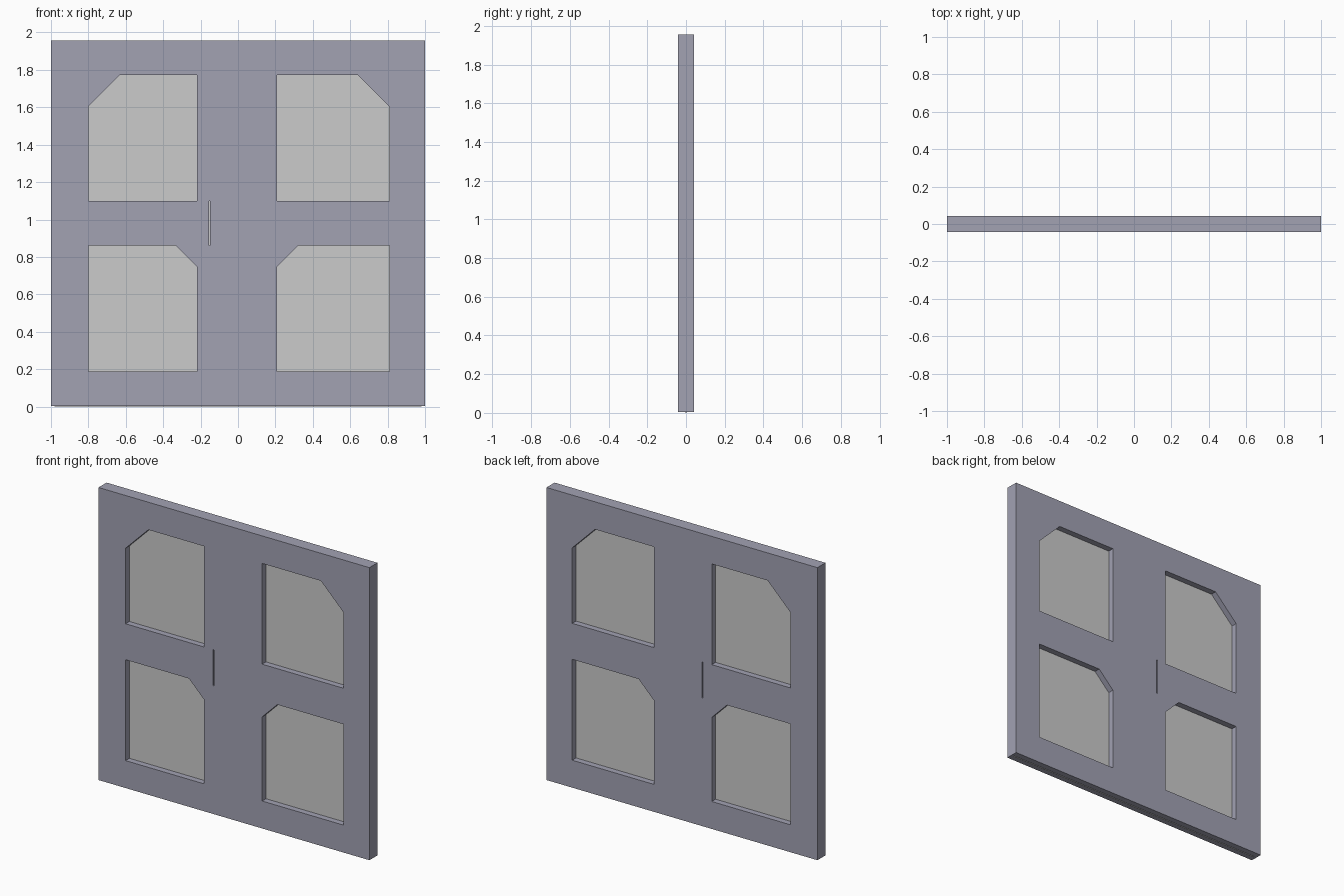
import bpy, math

if "Cube" in bpy.data.objects:
    bpy.data.objects.remove(bpy.data.objects["Cube"])

DEPTH, BASE, TOP = 0.085, 0.004, 1.956


def material(name, color):
    m = bpy.data.materials.new(name)
    m.diffuse_color = (*color, 1)
    m.use_nodes = True
    m.node_tree.nodes["Principled BSDF"].inputs["Base Color"].default_value = m.diffuse_color
    return m


def rect(x0, x1, z0, z1):
    return [(x0, z0), (x1, z0), (x1, z1), (x0, z1)]


def window(x0, x1, z0, z1, cut, left):
    """Rectangle with one upper corner chamfered."""
    if left:
        return [(x0, z0), (x1, z0), (x1, z1), (x0 + cut, z1), (x0, z1 - cut)]
    return [(x0, z0), (x1, z0), (x1, z1 - cut), (x1 - cut, z1), (x0, z1)]


# Frame: outer outline with four windows and a narrow slot, extruded
outlines = [
    rect(-1, 1, BASE, TOP),
    window(-0.80, -0.22, 1.10, 1.772, 0.168, True),
    window(0.208, 0.81, 1.10, 1.772, 0.168, False),
    window(-0.80, -0.22, 0.187, 0.86, 0.112, False),
    window(0.208, 0.81, 0.187, 0.86, 0.112, True),
    rect(-0.156, -0.149, 0.86, 1.10),
]
curve = bpy.data.curves.new("frame", 'CURVE')
curve.dimensions = '2D'
curve.fill_mode = 'BOTH'
curve.extrude = DEPTH / 2
for pts in outlines:
    s = curve.splines.new('POLY')
    s.points.add(len(pts) - 1)
    for p, (x, z) in zip(s.points, pts):
        p.co = (x, z, 0, 1)
    s.use_cyclic_u = True
frame = bpy.data.objects.new("window_frame", curve)
bpy.context.collection.objects.link(frame)
frame.rotation_euler.x = math.pi / 2
bpy.context.view_layer.objects.active = frame
frame.select_set(True)
bpy.ops.object.convert(target='MESH')
frame = bpy.context.object
frame.data.shade_flat()
frame.data.materials.clear()
frame.data.materials.append(material("slate", (0.36, 0.36, 0.45)))

# Pane: one thin sheet in the middle of the frame, reaching the ground
bpy.ops.mesh.primitive_cube_add(size=1, location=(0, 0, 0.95))
pane = bpy.context.object
pane.name = "glass_pane"
pane.scale = (1.96, 0.004, 1.90)
